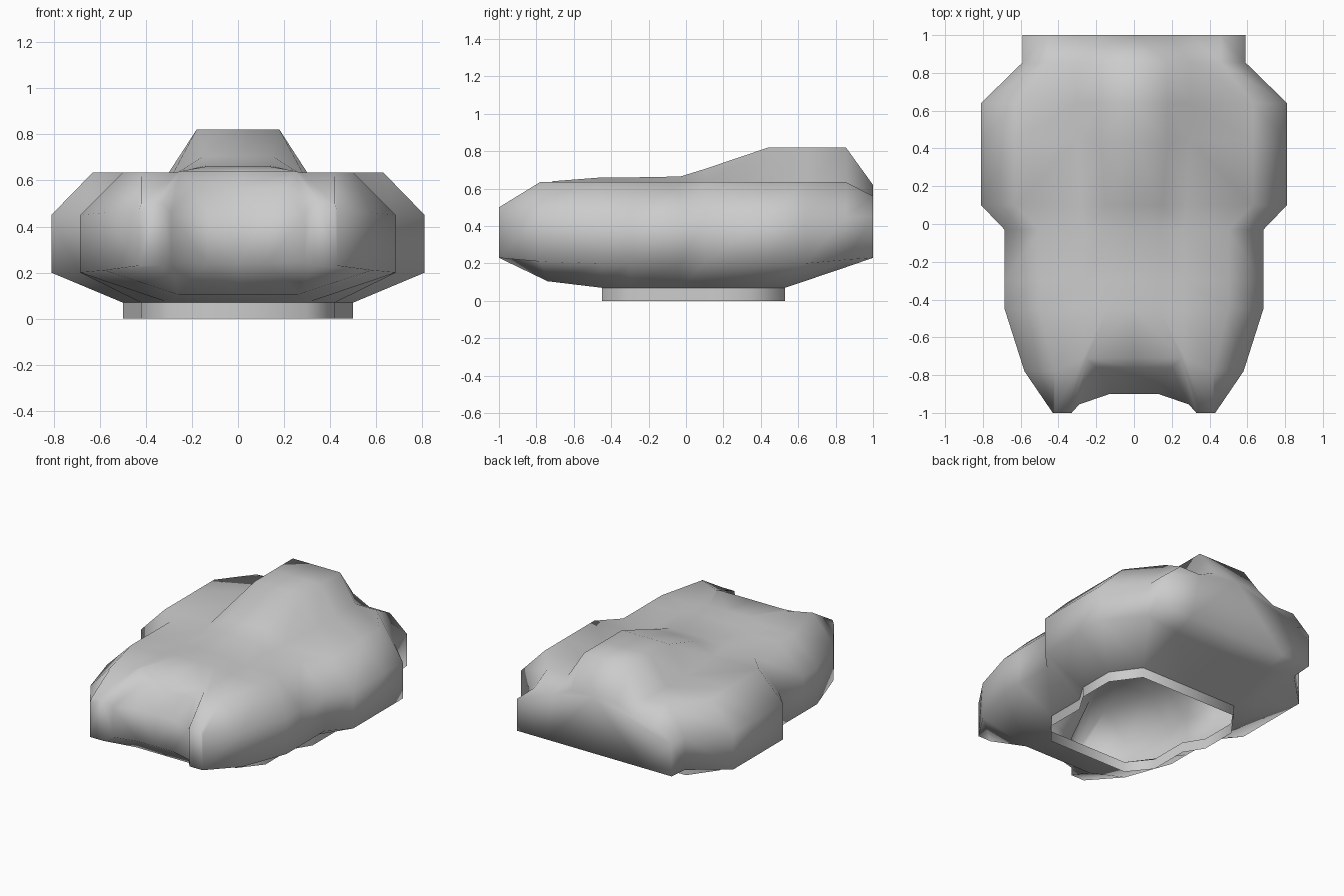
import bpy, bmesh

if "Cube" in bpy.data.objects:
    bpy.data.objects.remove(bpy.data.objects["Cube"])

# half cross-sections: y, side x, side z low/high, top x/z, ridge base x, ridge top x/z
STATIONS = [
    (-1.00, .43, .23, .47, .42, .50, .36, .33, .50),
    (-.78, .58, .21, .46, .42, .635, .27, .25, .64),
    (-.45, .685, .20, .45, .50, .635, .26, .14, .66),
    (-.30, .685, .20, .45, .50, .635, .26, .14, .66),
    (-.03, .685, .20, .45, .50, .635, .26, .14, .665),
    (.10, .81, .20, .45, .63, .635, .28, .15, .705),
    (.44, .81, .20, .45, .63, .635, .30, .18, .82),
    (.64, .81, .20, .45, .63, .635, .30, .18, .82),
    (.855, .59, .22, .45, .46, .635, .30, .18, .82),
    (1.00, .59, .23, .45, .46, .56, .30, .18, .62),
]
# underside edge, one point per station
BOTTOM = [(.33, -1, .23), (.26, -.74, .105), (.30, -.45, .07), (.42, -.30, .07),
          (.42, -.03, .07), (.50, .10, .07), (.50, .35, .07), (.37, .53, .07),
          (.37, .855, .18), (.37, 1, .23)]


def mid(p):
    return (0, p[1], p[2])


def make_object(name, half_faces, smooth_angle=None):
    """Mirror the half faces over x, weld and create an object."""
    bm = bmesh.new()
    for pts in half_faces:
        for s in (1, -1):
            bm.faces.new([bm.verts.new((s * x, y, z)) for x, y, z in pts])
    bmesh.ops.remove_doubles(bm, verts=bm.verts, dist=1e-4)
    bmesh.ops.recalc_face_normals(bm, faces=bm.faces)
    for f in bm.faces:
        f.smooth = True
    me = bpy.data.meshes.new(name)
    bm.to_mesh(me)
    bm.free()
    ob = bpy.data.objects.new(name, me)
    bpy.context.collection.objects.link(ob)
    return ob


# hull skin lofted along y
rings = []
for (y, xs, zl, zh, xt, zt, xd, xe, ze), b in zip(STATIONS, BOTTOM):
    rings.append([b, (xs, y, zl), (xs, y, zh), (xt, y, zt), (xd, y, zt), (xe, y, ze), (0, y, ze)])
for k in (4, 5, 6):
    x, _, z = rings[1][k]
    rings[1][k] = (x, -.71, z)

faces = []
for i, (a, b) in enumerate(zip(rings, rings[1:])):
    for k in range(6):
        if i == 0 and k == 5:
            continue            # front recess stays open here
        faces.append([a[k], b[k], b[k + 1], a[k + 1]])

# rear underside and rear end
for i in (7, 8):
    a, b = BOTTOM[i], BOTTOM[i + 1]
    faces.append([mid(a), mid(b), b, a])
faces.append([mid(BOTTOM[-1])] + rings[-1])

# lobe tips
tip = rings[0]
faces.append(tip[:6])

# recessed nose between the two lobes
e0, e1, b0, b1, b2 = tip[5], rings[1][5], BOTTOM[0], BOTTOM[1], BOTTOM[2]
p1, p2 = (.29, -.955, .46), (.29, -.955, .25)
q1, q2 = (.13, -.90, .46), (.13, -.90, .24)
r = (.20, -.76, .57)
faces += [[e1, e0, p1, r], [r, p1, q1], [e0, b0, p2, p1], [p1, p2, q2, q1],
          [b0, b1, p2], [p2, b1, q2]]
centre = [e1, r, q1, q2, b1, b2]
faces += [[a, b, mid(b), mid(a)] for a, b in zip(centre, centre[1:])]
make_object("hull", faces)

# open collar under the hull
rim = [mid(BOTTOM[2])] + BOTTOM[2:8] + [mid(BOTTOM[7])]
collar = [[a, b, (b[0], b[1], 0), (a[0], a[1], 0)] for a, b in zip(rim, rim[1:])]
make_object("collar", collar)
